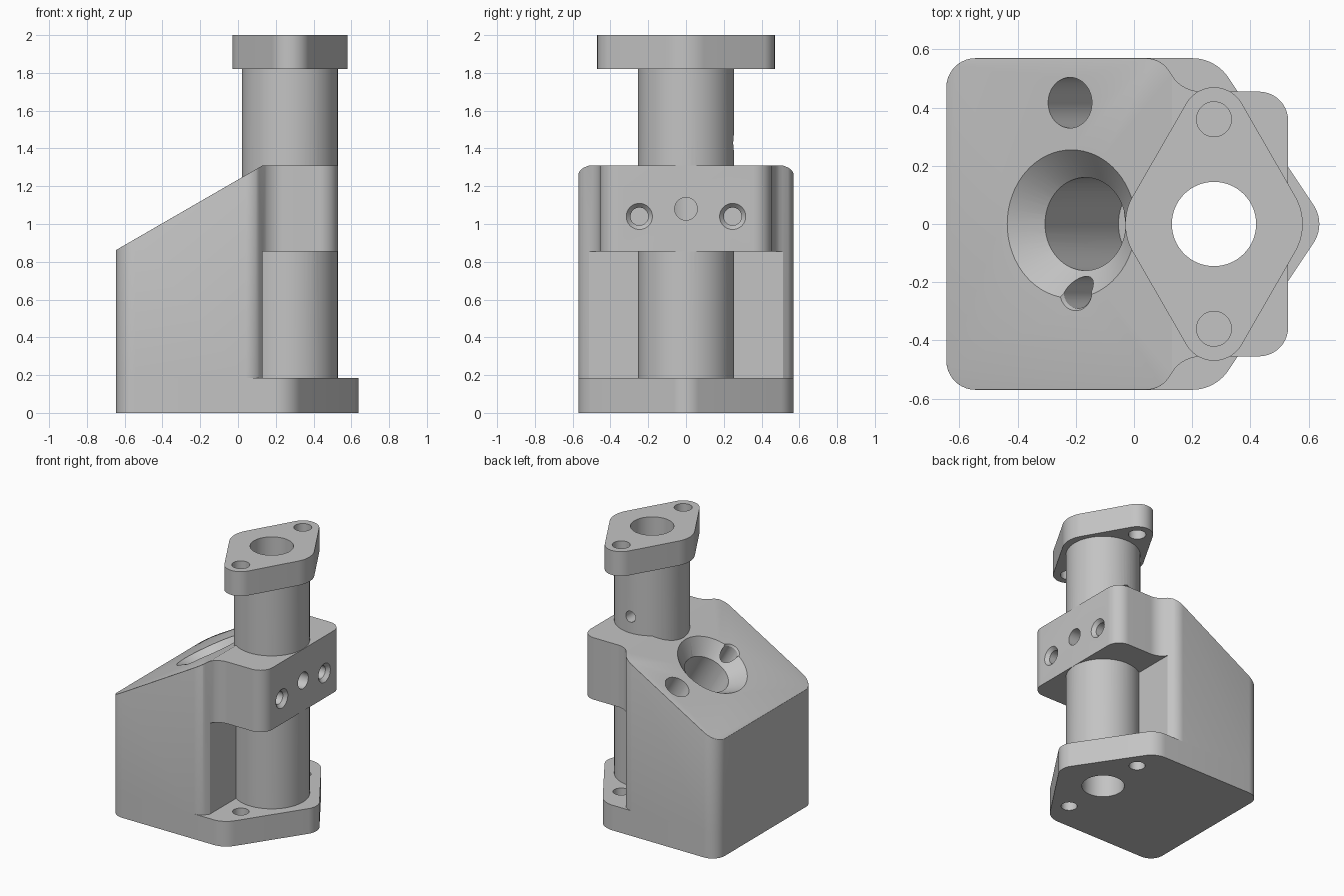
import bpy, bmesh, math
from mathutils import Matrix, Vector

cube = bpy.data.objects.get("Cube")
if cube:
    bpy.data.objects.remove(cube, do_unlink=True)

grey = bpy.data.materials.new("light_grey")
grey.use_nodes = True
grey.diffuse_color = (0.55, 0.55, 0.55, 1)
grey.node_tree.nodes["Principled BSDF"].inputs["Base Color"].default_value = (0.55, 0.55, 0.55, 1)

AXIS_X = 0.275                        # centre line of the column
BORE = 0.145
BASE_TOP, STEP_Z, BODY_TOP = 0.185, 0.855, 1.31
RIDGE = Vector((0.13, 0, BODY_TOP))   # where the slope meets the flat top
SLOPE = Vector((-0.5, 0, 0.866)).normalized()
DOWN = Vector((0, 0, -1))


def arc(cx, cy, r, a0, a1, n=10):
    angles = [math.radians(a0 + (a1 - a0) * i / n) for i in range(n + 1)]
    return [(cx + r * math.cos(a), cy + r * math.sin(a)) for a in angles]


def mirrored(half):
    return half + [(x, -y) for x, y in reversed(half)]


def make_object(name, bm):
    bmesh.ops.recalc_face_normals(bm, faces=bm.faces[:])
    mesh = bpy.data.meshes.new(name)
    bm.to_mesh(mesh)
    bm.free()
    mesh.materials.append(grey)
    obj = bpy.data.objects.new(name, mesh)
    bpy.context.scene.collection.objects.link(obj)
    return obj


def prism_mesh(outline, z0, z1):
    bm = bmesh.new()
    verts = [bm.verts.new((x, y, z0)) for x, y in outline]
    bmesh.ops.remove_doubles(bm, verts=verts, dist=0.0005)
    face = bm.faces.new(bm.verts[:])
    top = bmesh.ops.extrude_face_region(bm, geom=[face])["geom"]
    moved = [v for v in top if isinstance(v, bmesh.types.BMVert)]
    bmesh.ops.translate(bm, verts=moved, vec=(0, 0, z1 - z0))
    bmesh.ops.recalc_face_normals(bm, faces=bm.faces[:])
    return bm


def rod(name, start, direction, r, length, r_end=None):
    """Cylinder or cone running from start along direction."""
    bm = bmesh.new()
    turn = Vector(direction).to_track_quat('Z', 'Y').to_matrix().to_4x4()
    place = Matrix.Translation(start) @ turn @ Matrix.Translation((0, 0, length / 2))
    bmesh.ops.create_cone(bm, cap_ends=True, segments=64, radius1=r,
                          radius2=r if r_end is None else r_end, depth=length, matrix=place)
    return make_object(name, bm)


def slope_hole(x, y, r, depth, r_end=None, begin=-0.02):
    """Cutter square to the sloped face, starting just above it."""
    z = BODY_TOP + (x - RIDGE.x) * 0.5 / 0.866
    return rod("cutter", Vector((x, y, z)) - SLOPE * begin, -SLOPE, r, depth - begin, r_end)


def cut(obj, cutters):
    bpy.context.view_layer.objects.active = obj
    for c in cutters:
        mod = obj.modifiers.new("cut", 'BOOLEAN')
        mod.operation, mod.solver, mod.object = 'DIFFERENCE', 'EXACT', c
        bpy.ops.object.modifier_apply(modifier=mod.name)


# Base plate with a rounded pointed end
base = make_object("base_plate", prism_mesh(mirrored(
    arc(-0.545, 0.47, 0.1, 180, 90) + arc(0.2, 0.42, 0.15, 90, 33.8)
    + arc(0.52, 0, 0.117, 33.8, 0)), 0, BASE_TOP))

# Main body: S-curved outline, sloped top with softened edges
bm = prism_mesh(mirrored(
    arc(-0.545, 0.47, 0.1, 180, 90) + arc(0.04, 0.47, 0.1, 90, 45)
    + arc(0.235, 0.585, 0.13, 225, 270) + arc(0.43, 0.355, 0.1, 90, 0)), BASE_TOP, BODY_TOP)
bmesh.ops.bisect_plane(bm, geom=bm.verts[:] + bm.edges[:] + bm.faces[:], dist=1e-5,
                       plane_co=RIDGE, plane_no=SLOPE, clear_outer=True)
bmesh.ops.holes_fill(bm, edges=[e for e in bm.edges if e.is_boundary], sides=0)
bmesh.ops.recalc_face_normals(bm, faces=bm.faces[:])
rim = {e for f in bm.faces if f.normal.dot(SLOPE) > 0.99 for e in f.edges
       if all(v.co.x < 0.1 for v in e.verts)}
bmesh.ops.bevel(bm, geom=list(rim), offset=0.012, segments=3, profile=0.5,
                affect='EDGES', clamp_overlap=True)
body = make_object("main_body", bm)

# Column and its diamond flange
column = rod("column", (AXIS_X, 0, 0.1), (0, 0, 1), 0.2535, 1.8)
flange = make_object("top_flange", prism_mesh(mirrored(
    arc(AXIS_X - 0.115, 0, 0.19, 180, 150) + arc(AXIS_X, 0.36, 0.11, 150, 30, 24)
    + arc(AXIS_X + 0.115, 0, 0.19, 30, 0)), 1.82, 2.0))

# Cutters
bore = rod("cutter", (AXIS_X, 0, 2.2), DOWN, BORE, 2.4)
bolts = [rod("cutter", (AXIS_X, 0.36 * s, 2.2), DOWN, 0.06, 0.6) for s in (-1, 1)]
feet = [rod("cutter", (AXIS_X, 0.36 * s, 0.4), DOWN, 0.055, 0.6) for s in (-1, 1)]
step = make_object("cutter", prism_mesh([(0.13, -1), (1, -1), (1, 1), (0.13, 1)], 0.1, STEP_Z))
funnel = [slope_hole(-0.215, 0, 0.275, 0.095, 0.16),
          slope_hole(-0.215, 0, 0.16, 0.6, begin=0.05)]
pockets = [slope_hole(-0.22, 0.417, 0.087, 0.4),
           slope_hole(-0.2, -0.235, 0.055, 0.3),
           slope_hole(-0.2, -0.235, 0.075, 0.03, 0.045)]
clamp = rod("cutter", (0.6, 0, 1.08), (-1, 0, 0), 0.06, 0.3)
screws = []
for s in (-1, 1):
    screws.append(rod("cutter", (0.6, 0.247 * s, 1.04), (-1, 0, 0), 0.047, 0.4))
    screws.append(rod("cutter", (0.54, 0.247 * s, 1.04), (-1, 0, 0), 0.078, 0.035, 0.047))
vent = rod("cutter", (AXIS_X, 0.35, 1.43), (0, -1, 0), 0.04, 0.28)

cut(base, [bore] + feet)
cut(body, [step, bore, clamp] + funnel + pockets + screws)
cut(column, [bore, clamp, vent] + funnel + screws)
cut(flange, [bore] + bolts)

for c in [bore, step, clamp, vent] + bolts + feet + funnel + pockets + screws:
    bpy.data.objects.remove(c, do_unlink=True)

# Smooth round walls, keep edges crisp
bpy.ops.object.select_all(action='DESELECT')
for obj in (base, body, column, flange):
    obj.select_set(True)
bpy.context.view_layer.objects.active = body
bpy.ops.object.shade_smooth_by_angle(angle=math.radians(25))
